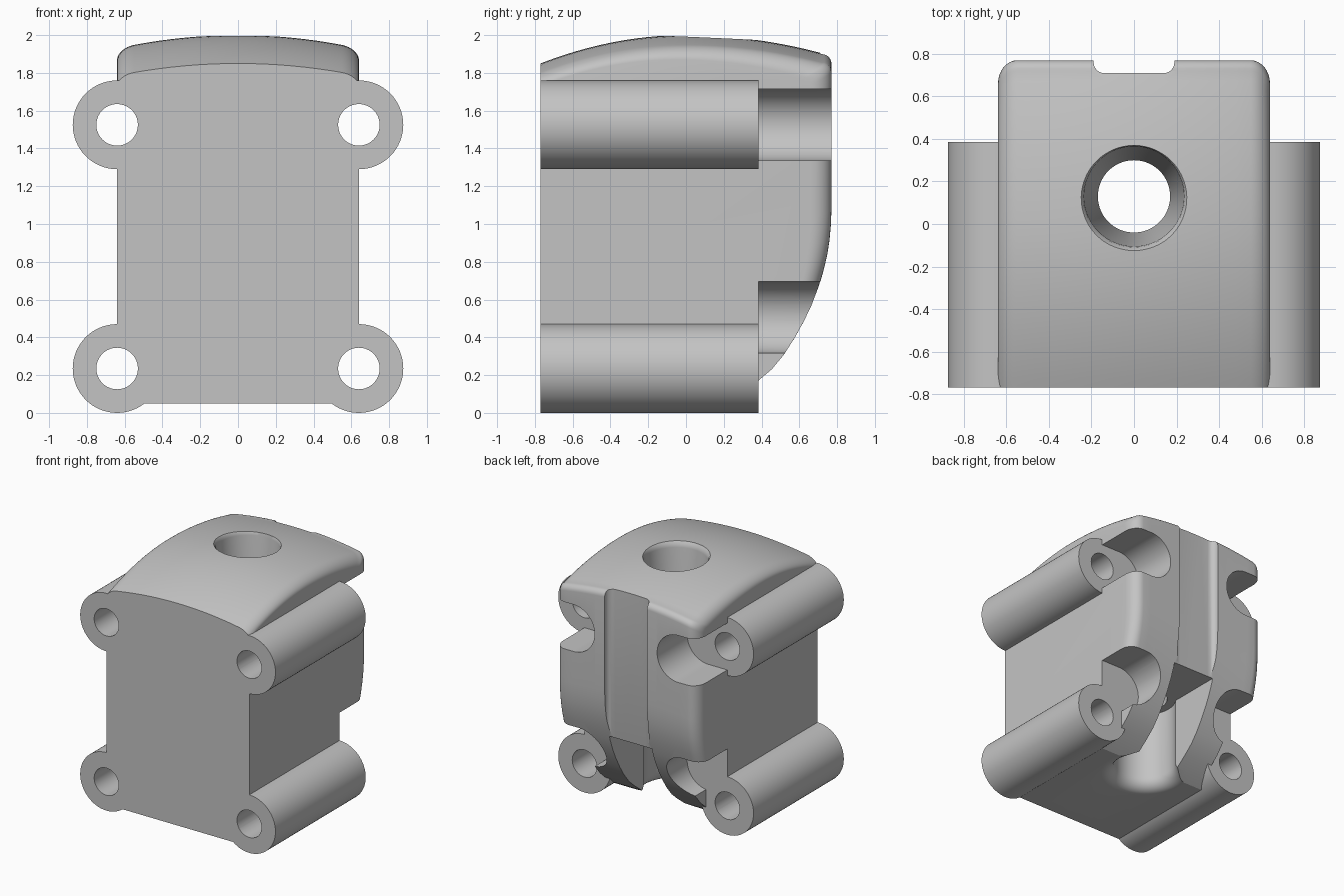
import bpy, bmesh, math
from mathutils import Matrix, Vector

if "Cube" in bpy.data.objects:
    bpy.data.objects.remove(bpy.data.objects["Cube"], do_unlink=True)

grey = bpy.data.materials.new("light_grey")
grey.use_nodes = True
grey.diffuse_color = (0.55, 0.55, 0.55, 1)
grey.node_tree.nodes["Principled BSDF"].inputs["Base Color"].default_value = grey.diffuse_color

HALF, FRONT, BACK, BASE = 0.64, -0.77, 0.77, 0.05
POST_Z = (0.235, 1.525)


def make(name, bm):
    bmesh.ops.recalc_face_normals(bm, faces=bm.faces)
    mesh = bpy.data.meshes.new(name)
    bm.to_mesh(mesh)
    bm.free()
    mesh.materials.append(grey)
    ob = bpy.data.objects.new(name, mesh)
    bpy.context.scene.collection.objects.link(ob)
    return ob


def loft(name, rings):
    """Skin closed rings of points and cap both ends."""
    bm = bmesh.new()
    vs = [[bm.verts.new(p) for p in ring] for ring in rings]
    n = len(vs[0])
    for a, b in zip(vs, vs[1:]):
        for i in range(n):
            j = (i + 1) % n
            bm.faces.new((a[i], a[j], b[j], b[i]))
    bm.faces.new(vs[0])
    bm.faces.new(vs[-1])
    return make(name, bm)


def rod(name, x, z, r, y0, y1, n=64):
    ring = [(x + r * math.cos(2 * math.pi * i / n), z + r * math.sin(2 * math.pi * i / n))
            for i in range(n)]
    return loft(name, [[(px, y, pz) for px, pz in ring] for y in (y0, y1)])


def block(name, lo, hi):
    bm = bmesh.new()
    lo, hi = Vector(lo), Vector(hi)
    size = hi - lo
    bmesh.ops.create_cube(bm, size=1, matrix=Matrix.Translation((lo + hi) / 2) @ Matrix.Diagonal((*size, 1)))
    return make(name, bm)


def combine(target, tool, operation):
    tool.hide_render = True
    mod = target.modifiers.new(operation, 'BOOLEAN')
    mod.operation, mod.object, mod.solver = operation, tool, 'EXACT'
    bpy.context.view_layer.objects.active = target
    bpy.ops.object.modifier_apply(modifier=mod.name)
    bpy.data.objects.remove(tool, do_unlink=True)


# Side profile of the body: front, domed top, rounded shoulder, curved back
profile = [(FRONT, BASE)]
for i in range(33):
    y = FRONT + (0.72 - FRONT) * i / 32
    profile.append((y, 2 - (0.15 if y < 0 else 0.11) * (y / BACK) ** 2))
for i in range(1, 7):
    a = math.radians(15 * i)
    profile.append((0.72 + 0.05 * math.sin(a), 1.855 + 0.05 * math.cos(a)))
profile += [(BACK, 1.1), (0.767, 1.02), (0.76, 0.94), (0.748, 0.86), (0.73, 0.78), (0.7, 0.67),
            (0.665, 0.575), (0.625, 0.49), (0.575, 0.4), (0.52, 0.315), (0.455, 0.235),
            (0.38, 0.17), (0.29, 0.1), (0.21, BASE)]


def section(x, shrink):
    ring = []
    for y, z in profile:
        py = FRONT + (y - FRONT) * (1 - 0.11 * shrink / 1.54)
        crown = 0.07 * (x / HALF) ** 2 + 0.06 * shrink
        pz = z - crown * (z - BASE) / 1.95
        ring.append((x, py, pz))
    return ring


# Crowned body with softened side edges
EDGE = 0.09
right = [(HALF - EDGE) * i / 8 for i in range(9)]
stations = [(x, 0) for x in right]
for i in range(1, 9):
    a = math.radians(90 * i / 8)
    stations.append((HALF - EDGE + EDGE * math.sin(a), 1 - math.cos(a)))
stations = [(-x, s) for x, s in reversed(stations[1:])] + stations
body = loft("body", [section(x, s) for x, s in stations])

# Clearance pockets behind the posts
for side in (-1, 1):
    for z in (0.505, POST_Z[1]):
        n = 32
        arc = [(0.47 - 0.19 * math.sin(math.pi * i / n), z + 0.19 * math.cos(math.pi * i / n))
               for i in range(n + 1)]
        outline = arc + [(0.95, z - 0.19), (0.95, z + 0.19)]
        pocket = loft("pocket_cutter", [[(side * x, y, pz) for x, pz in outline] for y in (0.385, 1)])
        combine(body, pocket, 'DIFFERENCE')
    xs = sorted((side * 0.45, side * 0.95))
    combine(body, block("corner_cutter", (xs[0], 0.385, -0.1), (xs[1], 1, 0.5)), 'DIFFERENCE')

# Four bolt posts with through holes
for side in (-1, 1):
    for z in POST_Z:
        combine(body, rod("post", side * HALF, z, 0.235, FRONT, 0.385), 'UNION')
for side in (-1, 1):
    for z in POST_Z:
        combine(body, rod("bolt_cutter", side * HALF, z, 0.11, -1, 1, 40), 'DIFFERENCE')

# Shallow back channel with rounded inner corners
R = 0.05
corner = [(0.19 - R + R * math.cos(math.radians(15 * i)), 0.71 + R - R * math.sin(math.radians(15 * i)))
          for i in range(7)]
outline = [(0.19, 1)] + corner + [(-x, y) for x, y in reversed(corner)] + [(-0.19, 1)]
combine(body, loft("channel_cutter", [[(x, y, z) for x, y in outline] for z in (0.6, 2.3)]), 'DIFFERENCE')

# Lower slot opening into the bore
combine(body, block("slot_cutter", (-0.19, 0.13, -0.1), (0.19, 1, 0.7)), 'DIFFERENCE')

# Vertical bore: flared mouth below, shoulder, tapered throat above
lathe = [(0.34, -0.2), (0.34, 0.049)]
for i in range(8, -1, -1):
    a = math.radians(90 * i / 8)
    lathe.append((0.335 - 0.1 * math.cos(a), 0.15 - 0.1 * math.sin(a)))
lathe += [(0.235, 0.701), (0.17, 0.701), (0.235, 1.95), (0.24, 1.975), (0.255, 1.995), (0.27, 2.2)]
N = 64
bore = loft("bore_cutter", [[(r * math.cos(2 * math.pi * i / N), 0.13 + r * math.sin(2 * math.pi * i / N), z)
                             for i in range(N)] for r, z in lathe])
combine(body, bore, 'DIFFERENCE')

# Smooth curved surfaces, keep hard edges
bpy.ops.object.select_all(action='DESELECT')
body.select_set(True)
bpy.context.view_layer.objects.active = body
bpy.ops.object.shade_smooth_by_angle(angle=math.radians(30))
body.name = "housing"
